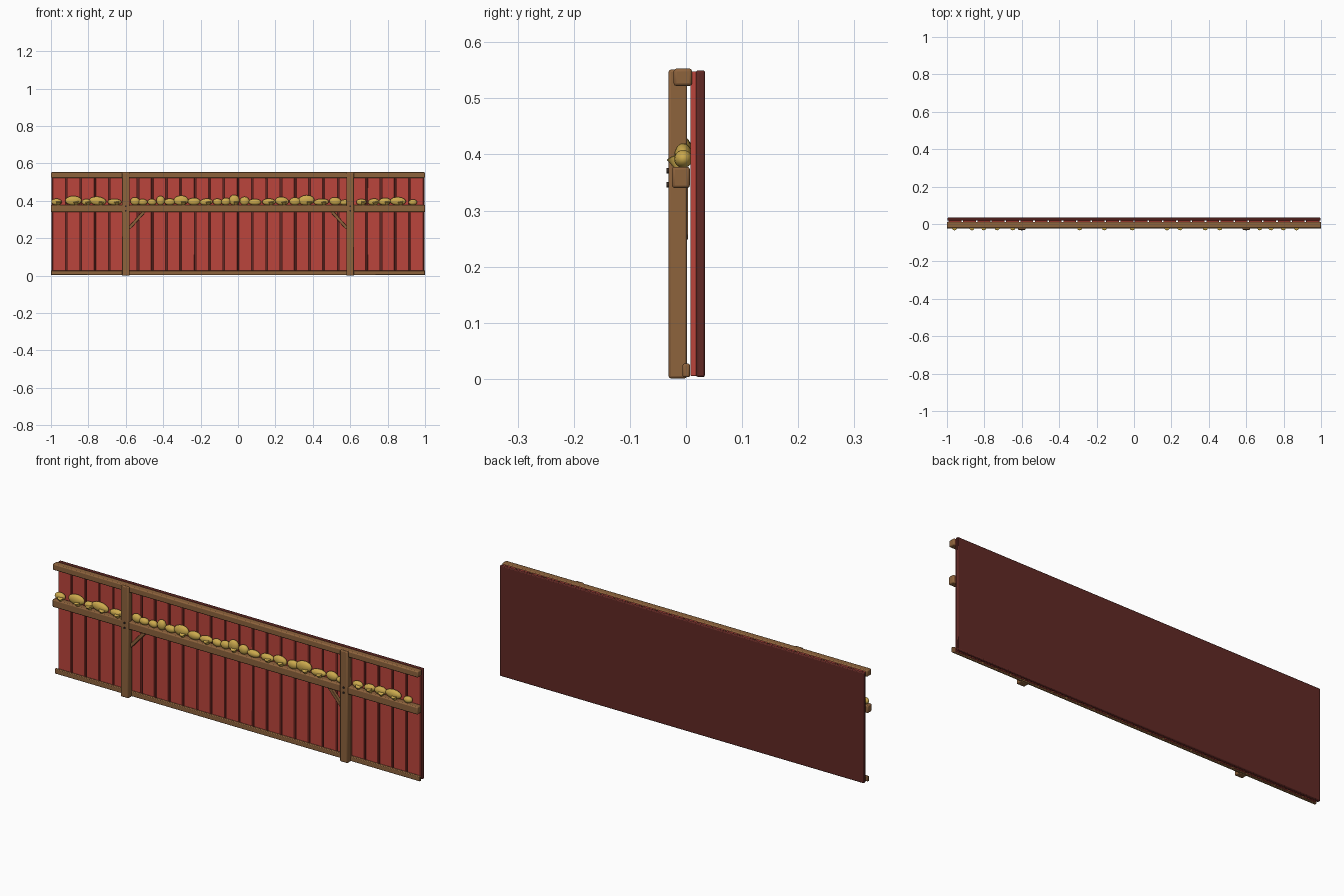
import bpy
import math
import random
from mathutils import Vector

random.seed(4)
cube = bpy.data.objects.get("Cube")
if cube:
    bpy.data.objects.remove(cube, do_unlink=True)


def material(name, r, g, b):
    mat = bpy.data.materials.new(name)
    mat.use_nodes = True
    mat.diffuse_color = (r, g, b, 1)
    mat.node_tree.nodes["Principled BSDF"].inputs["Base Color"].default_value = (r, g, b, 1)
    return mat


RED = material("barn_red", 0.5, 0.06, 0.045)
DARK_RED = material("dark_red", 0.12, 0.022, 0.018)
WOOD = material("brown_wood", 0.27, 0.125, 0.046)
GOLD = material("golden_gourd", 0.6, 0.4, 0.075)
IRON = material("dark_iron", 0.035, 0.022, 0.016)


def finish(name, mat, smooth=40):
    obj = bpy.context.object
    obj.name = name
    obj.data.materials.append(mat)
    bpy.ops.object.shade_smooth_by_angle(angle=math.radians(smooth))
    return obj


def box(name, x, y, z, mat, bevel=0.004):
    """Bevelled box given its (min, max) range on each axis."""
    bpy.ops.mesh.primitive_cube_add(size=1)
    obj = bpy.context.object
    lo, hi = (Vector(c) for c in zip(x, y, z))
    for v in obj.data.vertices:
        v.co = (lo + hi) / 2 + v.co * (hi - lo)
    finish(name, mat)
    mod = obj.modifiers.new("worn_edges", 'BEVEL')
    mod.width, mod.segments = bevel, 2
    return obj


# Back wall and the red boards in front of it
box("back_panel", (-0.997, 0.997), (0.018, 0.034), (0.003, 0.55), DARK_RED)
COUNT = 26
step = 1.988 / COUNT
for i in range(COUNT):
    left = -0.994 + i * step
    gap = random.uniform(0.003, 0.005)
    box("wall_board", (left + gap, left + step - gap), (0.008, 0.02),
        (0.005, 0.548), RED, 0.002)

# Horizontal rails
box("top_rail", (-1, 1), (-0.022, 0.011), (0.522, 0.553), WOOD, 0.005)
box("shelf_rail", (-1, 1), (-0.025, 0.007), (0.34, 0.378), WOOD, 0.005)
box("bottom_rail", (-1, 1), (-0.006, 0.007), (0.003, 0.027), WOOD, 0.003)

# Posts with bolts and inward diagonal braces
for side in (-1, 1):
    px = side * 0.6
    box("post", (px - 0.021, px + 0.021), (-0.031, 0.002), (0.001, 0.551), WOOD)
    for z in (0.346, 0.371):
        bpy.ops.mesh.primitive_cylinder_add(vertices=10, radius=0.005, depth=0.006,
                                            location=(px, -0.032, z),
                                            rotation=(math.pi / 2, 0, 0))
        finish("bolt", IRON)
    brace = box("brace", (-0.064, 0.064), (-0.012, 0.004), (-0.008, 0.008), WOOD, 0.002)
    brace.location = (side * 0.54, 0, 0.3)
    brace.rotation_euler.y = side * math.radians(48)

# Gourds lying in a row on the shelf: centre x, half width, height, has a stem
gourds = [
    (-.97, .028, .036, 1), (-.88, .044, .05, 1), (-.81, .026, .034, 1),
    (-.75, .046, .046, 1), (-.66, .037, .035, 1), (-.55, .026, .043, 0),
    (-.51, .026, .034, 0), (-.46, .024, .034, 0), (-.414, .023, .05, 0),
    (-.365, .029, .036, 0), (-.305, .04, .052, 1), (-.235, .034, .04, 0),
    (-.17, .035, .036, 1), (-.11, .025, .036, 0), (-.065, .025, .04, 0),
    (-.02, .028, .056, 1), (.035, .026, .046, 0), (.09, .034, .034, 0),
    (.165, .036, .036, 1), (.235, .037, .045, 1), (.305, .03, .042, 0),
    (.365, .043, .054, 1), (.445, .041, .035, 1), (.52, .032, .043, 0),
    (.57, .026, .03, 0), (.66, .028, .034, 1), (.725, .03, .036, 1),
    (.785, .033, .04, 1), (.855, .043, .044, 1), (.935, .023, .032, 0),
]
for x, half, tall, stem in gourds:
    base = 0.376
    bpy.ops.mesh.primitive_uv_sphere_add(segments=16, ring_count=10,
                                         location=(x, -0.005, base + tall / 2))
    obj = finish("gourd", GOLD, 60)
    obj.scale = (half, 0.016, tall / 2)
    obj.rotation_euler.y = random.uniform(-0.12, 0.12)
    if stem:
        bpy.ops.mesh.primitive_cone_add(vertices=10, radius1=0.014, radius2=0.003,
                                        depth=0.028,
                                        location=(x + half * 0.35, -0.016, base + 0.006),
                                        rotation=(math.pi + 0.35, random.uniform(-0.3, 0.3), 0))
        finish("gourd_stem", GOLD, 60)
